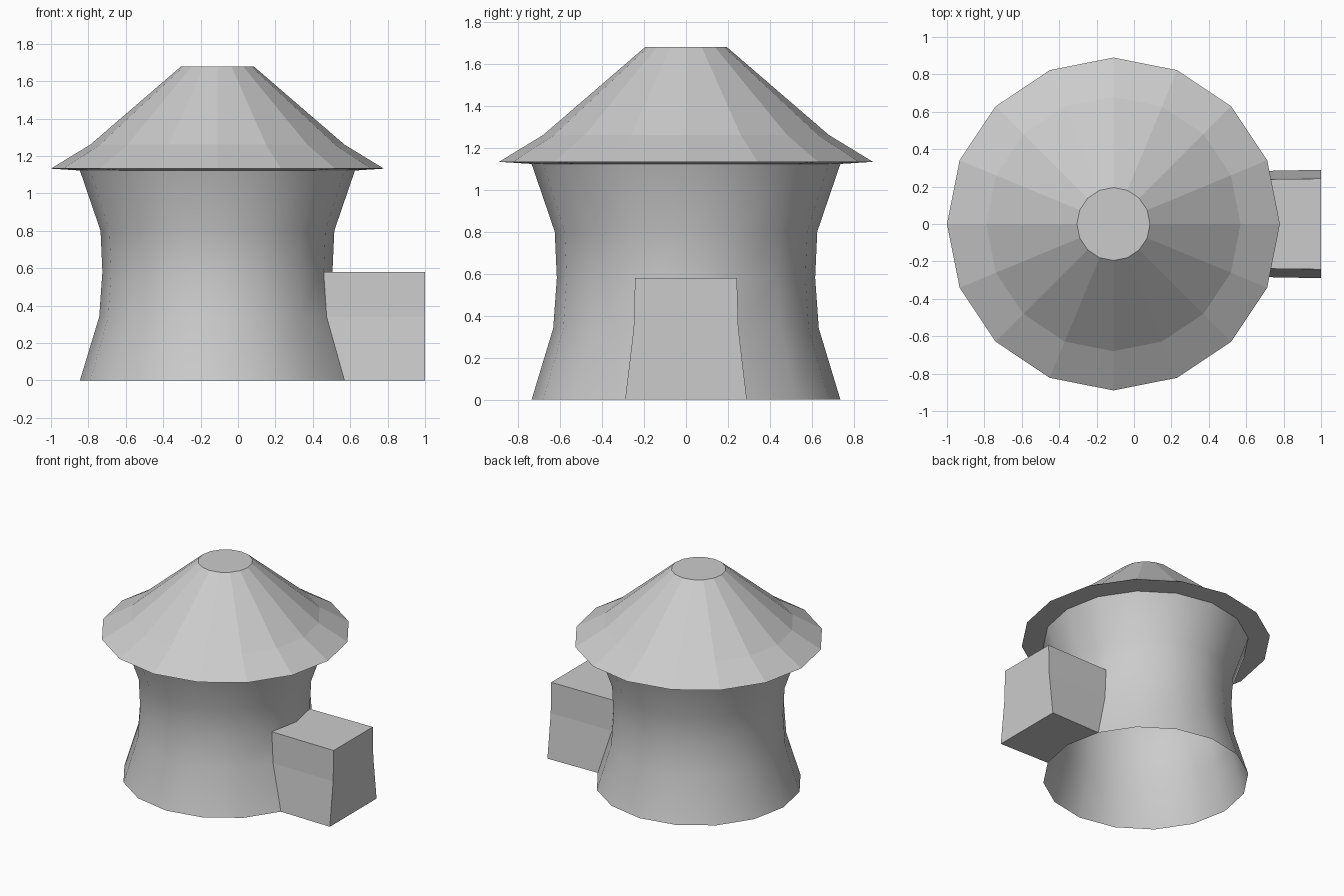
import bpy, bmesh, math

if "Cube" in bpy.data.objects:
    bpy.data.objects.remove(bpy.data.objects["Cube"])

SIDES = 16
CENTRE_X = -0.11


def revolve(profile, cap_top=False):
    """Revolve (radius, z) points around the hut axis, outward-facing quads."""
    bm = bmesh.new()
    rings = []
    for r, z in profile:
        rings.append([bm.verts.new((CENTRE_X + r * math.cos(a), r * math.sin(a), z))
                      for a in (2 * math.pi * i / SIDES for i in range(SIDES))])
    for lo, hi in zip(rings, rings[1:]):
        for i in range(SIDES):
            j = (i + 1) % SIDES
            bm.faces.new((lo[i], lo[j], hi[j], hi[i]))
    if cap_top:
        bm.faces.new(rings[-1])
    return bm


def finish(bm, name):
    mesh = bpy.data.meshes.new(name)
    bm.to_mesh(mesh)
    bm.free()
    obj = bpy.data.objects.new(name, mesh)
    bpy.context.collection.objects.link(obj)
    return obj


# Waisted wall, open underneath, smooth shaded
wall = revolve([(0.735, 0), (0.632, 0.34), (0.615, 0.58), (0.625, 0.80), (0.735, 1.122)])
for f in wall.faces:
    f.smooth = True

# Porch pulled out of the two lower rows of wall faces on the +x side
door = [f for f in wall.faces
        if f.calc_center_median().z < 0.55 and f.calc_center_median().x > 0
        and abs(f.calc_center_median().y) < 0.2]
out = bmesh.ops.extrude_face_region(wall, geom=door)["geom"]
porch_verts = {v for v in out if isinstance(v, bmesh.types.BMVert)}
for v in porch_verts:
    v.co.x = 1.0
    v.co.y *= 1.03
for f in wall.faces:
    if porch_verts & set(f.verts):
        f.smooth = False
finish(wall, "wall_with_porch")

# Faceted roof: underside of the eaves, flared skirt, steep cone, flat top
roof = revolve([(0.735, 1.122), (0.89, 1.132), (0.68, 1.26), (0.195, 1.678)], cap_top=True)
finish(roof, "roof")
